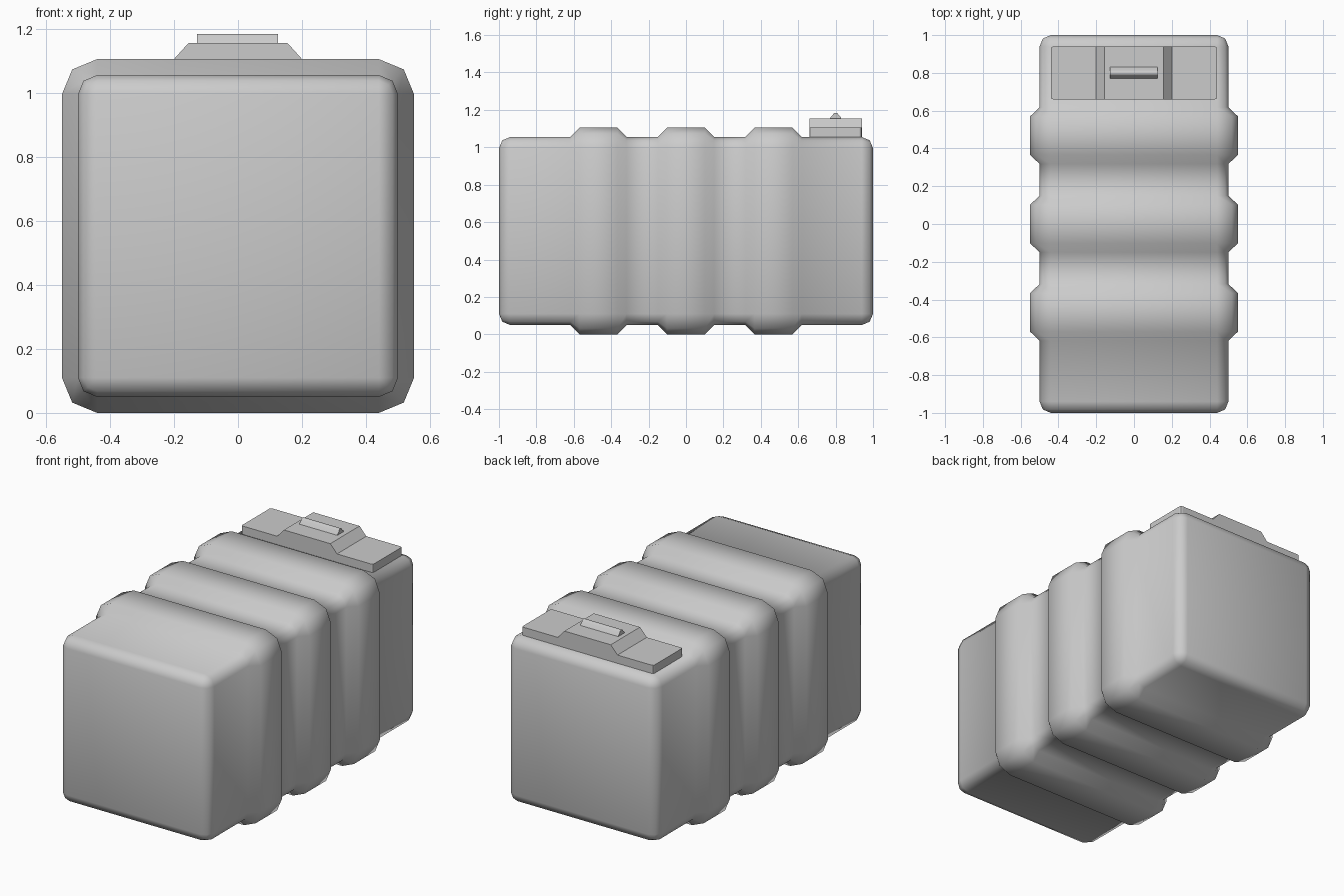
import bpy, bmesh
from math import sin, cos, pi

if "Cube" in bpy.data.objects:
    bpy.data.objects.remove(bpy.data.objects["Cube"])


def make_object(name, bm, smooth=False):
    bmesh.ops.recalc_face_normals(bm, faces=bm.faces)
    mesh = bpy.data.meshes.new(name)
    bm.to_mesh(mesh)
    bm.free()
    for p in mesh.polygons:
        p.use_smooth = smooth
    obj = bpy.data.objects.new(name, mesh)
    bpy.context.collection.objects.link(obj)
    return obj


def loft(name, rings, smooth=False):
    bm = bmesh.new()
    loops = [[bm.verts.new(p) for p in ring] for ring in rings]
    n = len(loops[0])
    for a, b in zip(loops, loops[1:]):
        for i in range(n):
            j = (i + 1) % n
            bm.faces.new((a[i], a[j], b[j], b[i]))
    bm.faces.new(loops[0])
    bm.faces.new(loops[-1])
    bmesh.ops.remove_doubles(bm, verts=bm.verts, dist=0.0001)
    return make_object(name, bm, smooth)


def section(y, r, hx=0.44, hz=0.4425, cz=0.5525):
    """Rounded rectangle with two-segment corners of radius r."""
    ring = []
    for q, (sx, sz) in enumerate(((1, 1), (-1, 1), (-1, -1), (1, -1))):
        for k in range(3):
            a = (q + k / 2) * pi / 2
            ring.append((sx * hx + r * cos(a), y, cz + sz * hz + r * sin(a)))
    return ring


# Tank body: rounded ends and three raised ribs
CORE, RIB = 0.06, 0.11
stations = [(-1, 0), (-0.982, 0.0424), (-0.94, CORE)]
for c in (-0.468, 0, 0.468):
    stations += [(c - 0.15, CORE), (c - 0.102, RIB), (c + 0.102, RIB), (c + 0.15, CORE)]
stations += [(0.94, CORE), (0.982, 0.0424), (1, 0)]
body = loft("tank_body", [section(y, r) for y, r in stations], True)
bpy.context.view_layer.objects.active = body
body.select_set(True)
bpy.ops.object.shade_smooth_by_angle(angle=1.0)

# Filler cap: plate with a raised trapezoid centre
half = [(0.44, 1.04), (0.44, 1.105), (0.2, 1.105), (0.155, 1.155)]
outline = half + [(-x, z) for x, z in reversed(half)]
cap = loft("cap_plate", [[(x, y, z) for x, z in outline] for y in (0.66, 0.94)])
bm = bmesh.new()
bm.from_mesh(cap.data)
corners = [e for e in bm.edges if all(abs(abs(v.co.x) - 0.44) < 0.001 for v in e.verts)
           and abs(e.verts[0].co.z - e.verts[1].co.z) > 0.01]
bmesh.ops.bevel(bm, geom=corners, offset=0.012, segments=2, profile=0.5, affect='EDGES')
bm.to_mesh(cap.data)
bm.free()

# Grip fin on the cap
fin_half = [(0.032, 1.15), (0.027, 1.162), (0.016, 1.172), (0.012, 1.18), (0.006, 1.184)]
fin = fin_half + [(-y, z) for y, z in reversed(fin_half)]
grip = loft("cap_grip", [[(x, 0.8 + y, z) for y, z in fin] for x in (-0.128, 0.125)], True)
bpy.ops.object.select_all(action='DESELECT')
bpy.context.view_layer.objects.active = grip
grip.select_set(True)
bpy.ops.object.shade_smooth_by_angle(angle=0.9)
